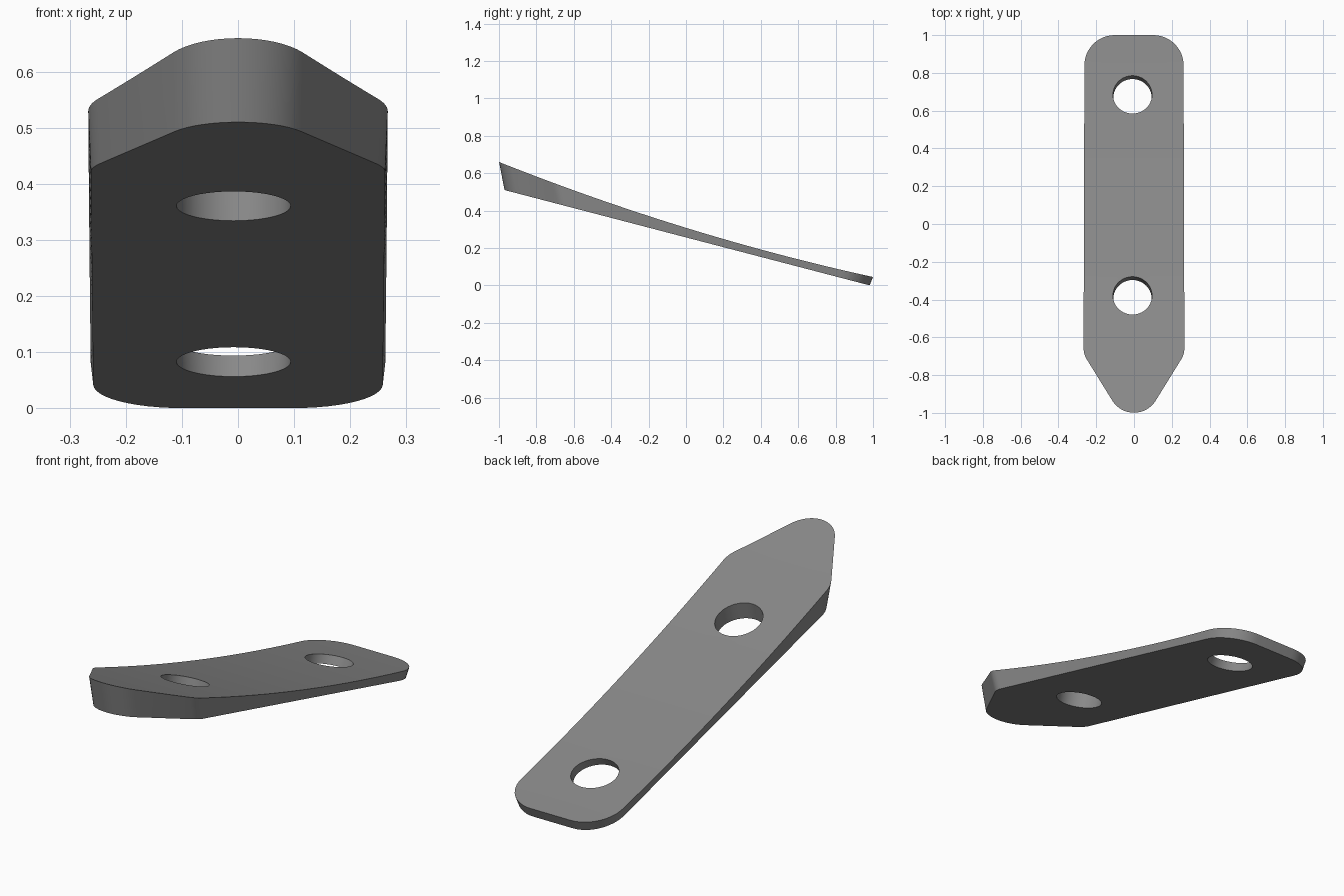
import bpy, bmesh, math
from mathutils import Vector

if "Cube" in bpy.data.objects:
    bpy.data.objects.remove(bpy.data.objects["Cube"])

HOLE_X, HOLE_R = -0.008, 0.1035
HOLE_YS = (-0.379, 0.685)


def fillet(prev, corner, nxt, r, steps):
    """Points of a rounded corner, in order from prev to nxt."""
    a, b = (prev - corner).normalized(), (nxt - corner).normalized()
    half = a.angle(b) / 2
    centre = corner + (a + b).normalized() * (r / math.sin(half))
    start = corner + a * (r / math.tan(half)) - centre
    end = corner + b * (r / math.tan(half)) - centre
    sweep = math.pi - 2 * half
    return [centre + (start * math.sin((1 - t) * sweep) + end * math.sin(t * sweep)) / math.sin(sweep)
            for t in (i / steps for i in range(steps + 1))]


def top_z(y):
    # Gentle concave sweep of the upper face
    return 0.0445 * y * y - 0.3075 * y + 0.308


def bottom_z(y):
    return 0.261 * (0.984 - y)


def bottom_shift(y):
    # The nose leans forward, the holes and tail lean back
    t = min(max((y + 0.65) / 0.16, 0), 1)
    return 0.029 * (1 - t) - 0.018 * t


# Outline: pointed nose, tapering sides, round-cornered tail
corners = [(0, -1.121, 0.135, 16), (0.267, -0.689, 0.11, 6), (0.262, 1.0, 0.16, 12),
           (-0.262, 1.0, 0.16, 12), (-0.267, -0.689, 0.11, 6)]
pts = [Vector(c[:2]) for c in corners]
outline = []
for i, (_, _, r, n) in enumerate(corners):
    outline += fillet(pts[i - 1], pts[i], pts[(i + 1) % len(pts)], r, n)

holes = [[Vector((HOLE_X + HOLE_R * math.cos(a), y + HOLE_R * 0.97 * math.sin(a)))
          for a in (2 * math.pi * k / 40 for k in range(40))] for y in HOLE_YS]

# Flat plate with both holes left open
bm = bmesh.new()
edges = []
for loop in [outline] + holes:
    vs = [bm.verts.new((p.x, p.y, 0)) for p in loop]
    edges += [bm.edges.new((vs[i - 1], vs[i])) for i in range(len(vs))]
bmesh.ops.triangle_fill(bm, edges=edges, use_beauty=True, use_dissolve=False)

# Cross cuts that let the plate bend
for k in range(1, 32):
    bmesh.ops.bisect_plane(bm, geom=bm.verts[:] + bm.edges[:] + bm.faces[:], dist=1e-5,
                           plane_co=(0, -1 + k / 16, 0), plane_no=(0, 1, 0))

# Thicken, then lay the two layers on the upper and lower surfaces
lower = bm.verts[:]
out = bmesh.ops.extrude_face_region(bm, geom=bm.faces[:], use_keep_orig=True)
upper = [v for v in out["geom"] if isinstance(v, bmesh.types.BMVert)]
for v in upper:
    v.co.z = top_z(v.co.y)
for v in lower:
    v.co.x *= 0.983
    v.co.y += bottom_shift(v.co.y)
    v.co.z = bottom_z(v.co.y)
bmesh.ops.recalc_face_normals(bm, faces=bm.faces[:])

mesh = bpy.data.meshes.new("curved_plate")
bm.to_mesh(mesh)
bm.free()
plate = bpy.data.objects.new("curved_plate", mesh)
bpy.context.collection.objects.link(plate)

grey = bpy.data.materials.new("plain grey")
grey.diffuse_color = (0.25, 0.25, 0.25, 1)
grey.use_nodes = True
grey.node_tree.nodes["Principled BSDF"].inputs["Base Color"].default_value = grey.diffuse_color
mesh.materials.append(grey)

bpy.context.view_layer.objects.active = plate
plate.select_set(True)
bpy.ops.object.shade_smooth_by_angle(angle=math.radians(30))
